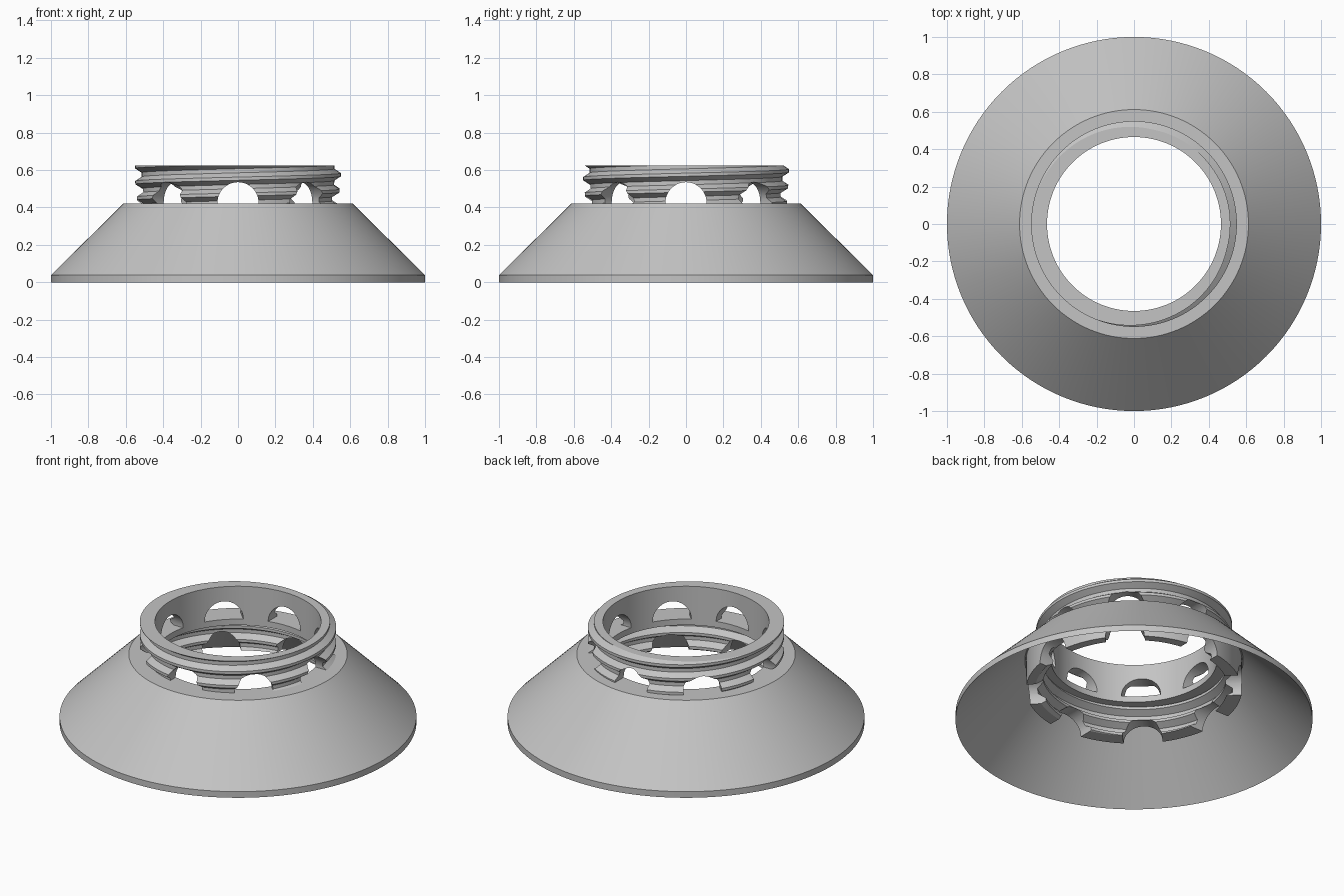
import bpy, bmesh
from math import pi, cos, sin, floor
from mathutils import Matrix

SEGMENTS = 128
PITCH = 0.085
HOLES = 8

cube = bpy.data.objects.get("Cube")
if cube:
    bpy.data.objects.remove(cube, do_unlink=True)

grey = bpy.data.materials.new("matte grey")
grey.use_nodes = True
colour = (0.55, 0.55, 0.55, 1)
grey.diffuse_color = colour
grey.node_tree.nodes["Principled BSDF"].inputs["Base Color"].default_value = colour


def make_object(name, bm):
    bmesh.ops.remove_doubles(bm, verts=bm.verts, dist=1e-5)
    bmesh.ops.recalc_face_normals(bm, faces=bm.faces)
    mesh = bpy.data.meshes.new(name)
    bm.to_mesh(mesh)
    bm.free()
    obj = bpy.data.objects.new(name, mesh)
    bpy.context.collection.objects.link(obj)
    mesh.materials.append(grey)
    return obj


def sweep(name, section):
    """Sweep a closed (radius, z) section, given per angle, around the z axis."""
    bm = bmesh.new()
    columns = []
    for i in range(SEGMENTS + 1):
        a = 2 * pi * i / SEGMENTS
        columns.append([bm.verts.new((r * cos(a), r * sin(a), z)) for r, z in section(a)])
    for left, right in zip(columns, columns[1:]):
        n = len(left)
        for k in range(n):
            m = (k + 1) % n
            bm.faces.new((left[k], right[k], right[m], left[m]))
    return make_object(name, bm)


def thread_section(z0, z1, root, crest, wall):
    """Section of a helical thread clipped to z0..z1, closed by a plain wall."""
    breaks = (-0.37, -0.1, 0.1, 0.37)      # root, crest, crest, root, in pitches

    def radius(z, start):
        t = (z - start) / PITCH
        t = abs(t - floor(t + 0.5))
        blend = min(1, max(0, (0.37 - t) / 0.27))
        return root + (crest - root) * blend

    def section(a):
        start = 0.575 + PITCH * a / (2 * pi)
        points = []
        for turn in range(-7, 3):
            for b in breaks:
                z = min(z1, max(z0, start + (turn + b) * PITCH))
                points.append((radius(z, start), z))
        # exact end points keep the clipped ends flat
        points = [(radius(z0, start), z0)] + points + [(radius(z1, start), z1)]
        return points + [(wall, z1), (wall, z0)]
    return section


def cut_arches(obj, z, radius):
    """Cut a ring of radial round holes centred at height z."""
    bm = bmesh.new()
    for i in range(HOLES):
        place = (Matrix.Rotation(2 * pi * i / HOLES, 4, 'Z')
                 @ Matrix.Translation((0.55, 0, z)) @ Matrix.Rotation(pi / 2, 4, 'Y'))
        bmesh.ops.create_cone(bm, cap_ends=True, segments=48, radius1=radius,
                              radius2=radius, depth=0.3, matrix=place)
    cutter = make_object("hole_cutter", bm)
    cutter.hide_render = True
    mod = obj.modifiers.new("holes", 'BOOLEAN')
    mod.operation = 'DIFFERENCE'
    mod.solver = 'EXACT'
    mod.object = cutter
    bpy.context.view_layer.objects.active = obj
    bpy.ops.object.modifier_apply(modifier=mod.name)
    bpy.data.objects.remove(cutter, do_unlink=True)


# Conical skirt: thin wall, short vertical rim and flat top shelf
skirt_profile = [(1, 0), (1, 0.038), (0.612, 0.422), (0.465, 0.422),
                 (0.465, 0.385), (0.612, 0.385)]
skirt = sweep("skirt", lambda a: skirt_profile)

# Upper collar: outside thread, arched openings standing on the shelf
collar = sweep("threaded_collar", thread_section(0.42, 0.625, 0.515, 0.55, 0.465))
cut_arches(collar, 0.425, 0.11)

# Lower socket: inside thread, arched notches leaving legs at the bottom
socket = sweep("threaded_socket", thread_section(0.197, 0.39, 0.555, 0.515, 0.605))
cut_arches(socket, 0.197, 0.11)

# Smooth round surfaces, sharp edges kept
bpy.ops.object.select_all(action='DESELECT')
for obj in (skirt, collar, socket):
    obj.select_set(True)
bpy.context.view_layer.objects.active = skirt
bpy.ops.object.shade_smooth_by_angle(angle=pi / 7)
